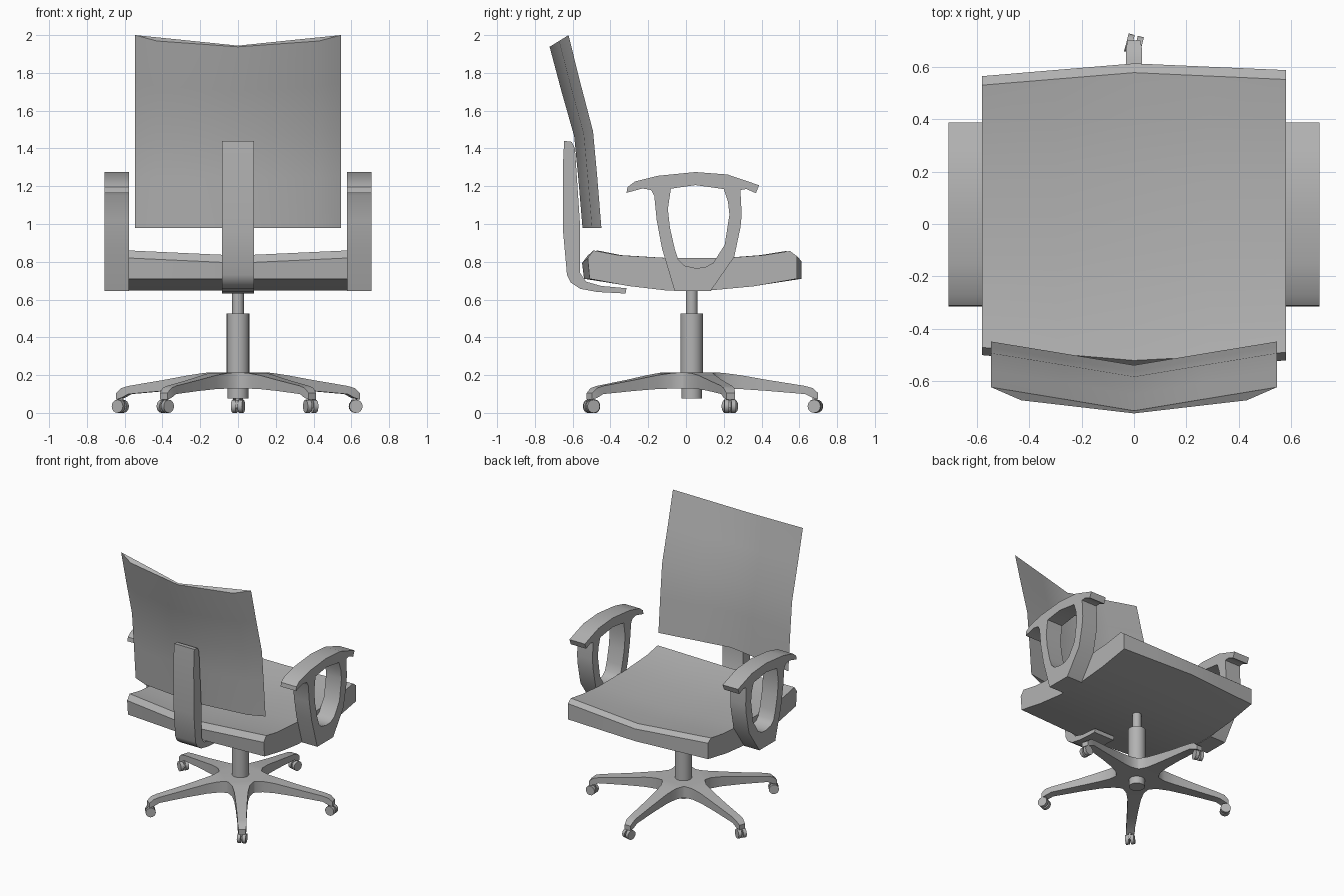
import bpy, bmesh
from math import sin, cos, pi, radians
from mathutils import Matrix, Vector

old = bpy.data.objects.get("Cube")
if old:
    bpy.data.objects.remove(old, do_unlink=True)

GREY = (0.45, 0.45, 0.45, 1)
grey = bpy.data.materials.new("plain grey")
grey.use_nodes = True
grey.diffuse_color = GREY
grey.node_tree.nodes["Principled BSDF"].inputs["Base Color"].default_value = GREY


def finish(bm, name, angle=35):
    bmesh.ops.recalc_face_normals(bm, faces=bm.faces)
    me = bpy.data.meshes.new(name)
    bm.to_mesh(me)
    bm.free()
    me.materials.append(grey)
    me.shade_smooth()
    me.set_sharp_from_angle(angle=radians(angle))
    ob = bpy.data.objects.new(name, me)
    bpy.context.collection.objects.link(ob)
    return ob


def loft(name, rings, angle=35):
    """Skin closed rings of points and cap both ends."""
    bm = bmesh.new()
    rows = [[bm.verts.new(p) for p in ring] for ring in rings]
    n = len(rows[0])
    for a, b in zip(rows, rows[1:]):
        for i in range(n):
            j = (i + 1) % n
            bm.faces.new((a[i], a[j], b[j], b[i]))
    for row in (rows[0], rows[-1]):
        bm.faces.new(row)
    bmesh.ops.triangulate(bm, faces=[f for f in bm.faces if len(f.verts) > 4])
    return finish(bm, name, angle)


def slab(loops, place, shift):
    """Fill flat outlines (extra loops are holes) and extrude them by shift."""
    bm = bmesh.new()
    for loop in loops:
        vs = [bm.verts.new(place(*p)) for p in loop]
        for i, v in enumerate(vs):
            bm.edges.new((v, vs[i - 1]))
    bmesh.ops.triangle_fill(bm, edges=bm.edges, use_beauty=True)
    out = bmesh.ops.extrude_face_region(bm, geom=bm.faces[:])
    moved = [g for g in out["geom"] if isinstance(g, bmesh.types.BMVert)]
    bmesh.ops.translate(bm, verts=moved, vec=shift)
    return bm, moved


def cylinder(bm, radius, depth, matrix, sides=24):
    bmesh.ops.create_cone(bm, cap_ends=True, segments=sides, radius1=radius,
                          radius2=radius, depth=depth, matrix=matrix)


def ramp(x, pts):
    for (x0, y0), (x1, y1) in zip(pts, pts[1:]):
        if x <= x1:
            return y0 + (y1 - y0) * max(0, x - x0) / (x1 - x0)
    return pts[-1][1]


# Seat: a dished side profile, pushed out and lowered along the middle
seat_top = [(-.51, .82), (-.48, .86), (-.35, .835), (-.1, .82), (.2, .82),
            (.4, .835), (.54, .857), (.575, .83)]
seat_under = [(.575, .71), (.35, .67), (.12, .648), (-.1, .648), (-.3, .672), (-.5, .71)]
rings = []
for x, mid in ((-.58, 0), (-.29, .5), (0, 1), (.29, .5), (.58, 0)):
    grow = 1 + .02 * x / .58
    ring = [(x, y * grow + (.037 * mid if y > .45 else -.04 * mid if y < -.45 else 0),
             z - .027 * mid) for y, z in seat_top]
    ring += [(x, y * grow + (.037 * mid if y > .45 else -.04 * mid if y < -.45 else 0), z)
             for y, z in seat_under]
    rings.append(ring)
loft("seat", rings, 40)

# Backrest: thin V-shaped panel that leans back above the bend
panel = [(.545, 0), (.27, -.045), (0, -.09), (-.27, -.045), (-.545, 0),
         (-.43, -.05), (0, -.1), (.43, -.05)]
levels = [(-.448, .98, 0), (-.47, 1.25, .1), (-.492, 1.49, .25), (-.56, 1.75, .45), (-.622, 2, .62)]
loft("backrest", [[(x, y + d, z + d * tilt) for x, d in panel] for y, z, tilt in levels])

# Back support: L-shaped bar
bar = [(-.645, 1.44), (-.652, 1.3), (-.65, .95), (-.63, .73), (-.61, .69), (-.56, .657),
       (-.47, .64), (-.32, .632), (-.315, .66), (-.45, .672), (-.53, .695), (-.56, .74),
       (-.56, .98), (-.588, 1.4), (-.605, 1.435)]
bm, _ = slab([bar], lambda y, z: (-.085, y, z), (.17, 0, 0))
finish(bm, "back_support")

# Armrests: pad and open loop in one outline with a hole
arm = [(-.315, 1.165), (-.31, 1.195), (-.27, 1.225), (-.15, 1.255), (.05, 1.275), (.22, 1.262),
       (.3, 1.235), (.387, 1.205), (.37, 1.163), (.32, 1.185), (.288, 1.18), (.295, 1.05),
       (.288, .98), (.255, .825), (.13, .645), (-.06, .645), (-.127, .87), (-.155, 1.02),
       (-.168, 1.15), (-.185, 1.18), (-.23, 1.188)]
hole = [(-.08, 1.187), (-.096, 1.08), (-.085, .98), (-.06, .87), (-.04, .81), (-.01, .78),
        (.05, .767), (.1, .77), (.145, .795), (.205, .89), (.23, 1.05), (.222, 1.12),
        (.2, 1.185), (.05, 1.206)]
for side, name in ((1, "left_armrest"), (-1, "right_armrest")):
    bm, _ = slab([arm, hole], lambda y, z: (side * .578, y, z), (side * .129, 0, 0))
    finish(bm, name)

# Gas lift column
HUB = Vector((0, .03, 0))
for name, radius, low, high in (("column_sleeve", .06, .2, .525), ("column_rod", .031, .52, .66),
                                ("hub_cap", .055, .075, .15)):
    bm = bmesh.new()
    cylinder(bm, radius, high - low, Matrix.Translation(HUB + Vector((0, 0, (low + high) / 2))))
    finish(bm, name)

# Five-legged base: star outline, with heights set by distance from the hub
half_leg = [(.13, .085), (.18, .06), (.26, .047), (.4, .038), (.6, .03), (.64, .03), (.67, .024)]
star = []
for k in range(5):
    a = pi / 2 + k * 2 * pi / 5
    for r, w in [(r, -w) for r, w in half_leg] + [(r, w) for r, w in reversed(half_leg)]:
        star.append((r * cos(a) - w * sin(a), r * sin(a) + w * cos(a)))
bm, upper = slab([star], lambda x, y: (x, y, 0), (0, 0, .1))
upper = set(upper)
top_line = [(.14, .217), (.26, .2), (.4, .175), (.6, .143), (.64, .132), (.67, .105)]
low_line = [(.14, .13), (.3, .125), (.6, .1), (.64, .08), (.67, .07)]
for v in bm.verts:
    v.co.z = ramp(v.co.xy.length, top_line if v in upper else low_line)
    v.co += HUB
finish(bm, "star_base", 40)

# Casters: twin wheels with a stem and hood
for k in range(5):
    a = pi / 2 + k * 2 * pi / 5
    spot = Matrix.Translation(HUB + Vector((.655 * cos(a), .655 * sin(a), .035)))
    turn = spot @ Matrix.Rotation(a - .25, 4, "Z")
    bm = bmesh.new()
    for off in (-.018, .018):
        cylinder(bm, .035, .024, turn @ Matrix.Translation((0, off, 0)) @ Matrix.Rotation(pi / 2, 4, "X"), 16)
    cylinder(bm, .012, .07, turn @ Matrix.Translation((-.005, 0, .04)), 12)
    bmesh.ops.create_cube(bm, size=1, matrix=turn @ Matrix.Translation((-.005, 0, .012))
                          @ Matrix.Diagonal((.04, .014, .04, 1)))
    finish(bm, f"caster_{k + 1}")
